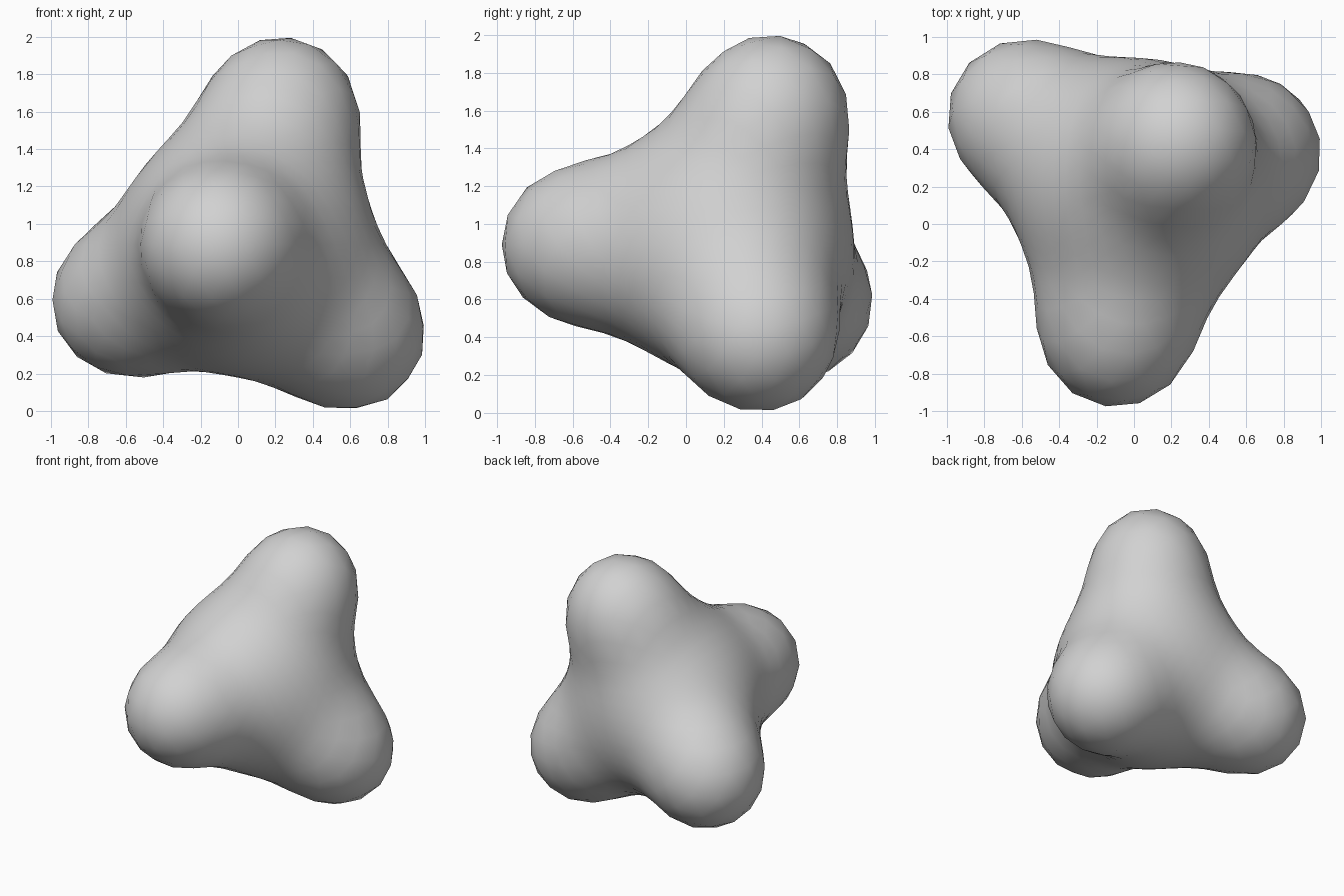
import bpy
import bmesh
import math
from mathutils import Vector

cube = bpy.data.objects.get("Cube")
if cube:
    bpy.data.objects.remove(cube, do_unlink=True)

# Soft blob: a core with four lobes, as (centre, radius)
CORE = Vector((0.03, 0.20, 0.89))
LOBE_RADIUS = 0.37
BALLS = [
    (CORE, 0.62),
    (Vector((0.24, 0.455, 1.615)), LOBE_RADIUS),   # top lobe
    (Vector((-0.10, -0.595, 0.89)), LOBE_RADIUS),  # front lobe
    (Vector((-0.61, 0.59, 0.58)), LOBE_RADIUS),    # right lobe
    (Vector((0.61, 0.39, 0.40)), LOBE_RADIUS),     # left lobe
]
SHARPNESS = 5


def field(p):
    return sum(math.exp(-SHARPNESS * ((p - c).length - r)) for c, r in BALLS)


def surface_point(direction):
    # Outermost crossing of the blended surface along a ray from the core
    t = 1.5
    while field(CORE + direction * t) < 1:
        t -= 0.02
    near, far = t, t + 0.02
    for _ in range(10):
        mid = (near + far) / 2
        if field(CORE + direction * mid) > 1:
            near = mid
        else:
            far = mid
    return CORE + direction * near


# Body: a sphere pushed out onto the blended surface
bm = bmesh.new()
bmesh.ops.create_icosphere(bm, subdivisions=4, radius=1)
for v in bm.verts:
    v.co = surface_point(v.co.normalized())
for face in bm.faces:
    face.smooth = True
mesh = bpy.data.meshes.new("four_lobed_body")
bm.to_mesh(mesh)
bm.free()
body = bpy.data.objects.new("four_lobed_body", mesh)
bpy.context.collection.objects.link(body)

# Plain grey surface
grey = bpy.data.materials.new("light_grey")
grey.use_nodes = True
colour = (0.64, 0.64, 0.64, 1)
grey.diffuse_color = colour
grey.node_tree.nodes["Principled BSDF"].inputs["Base Color"].default_value = colour
mesh.materials.append(grey)
